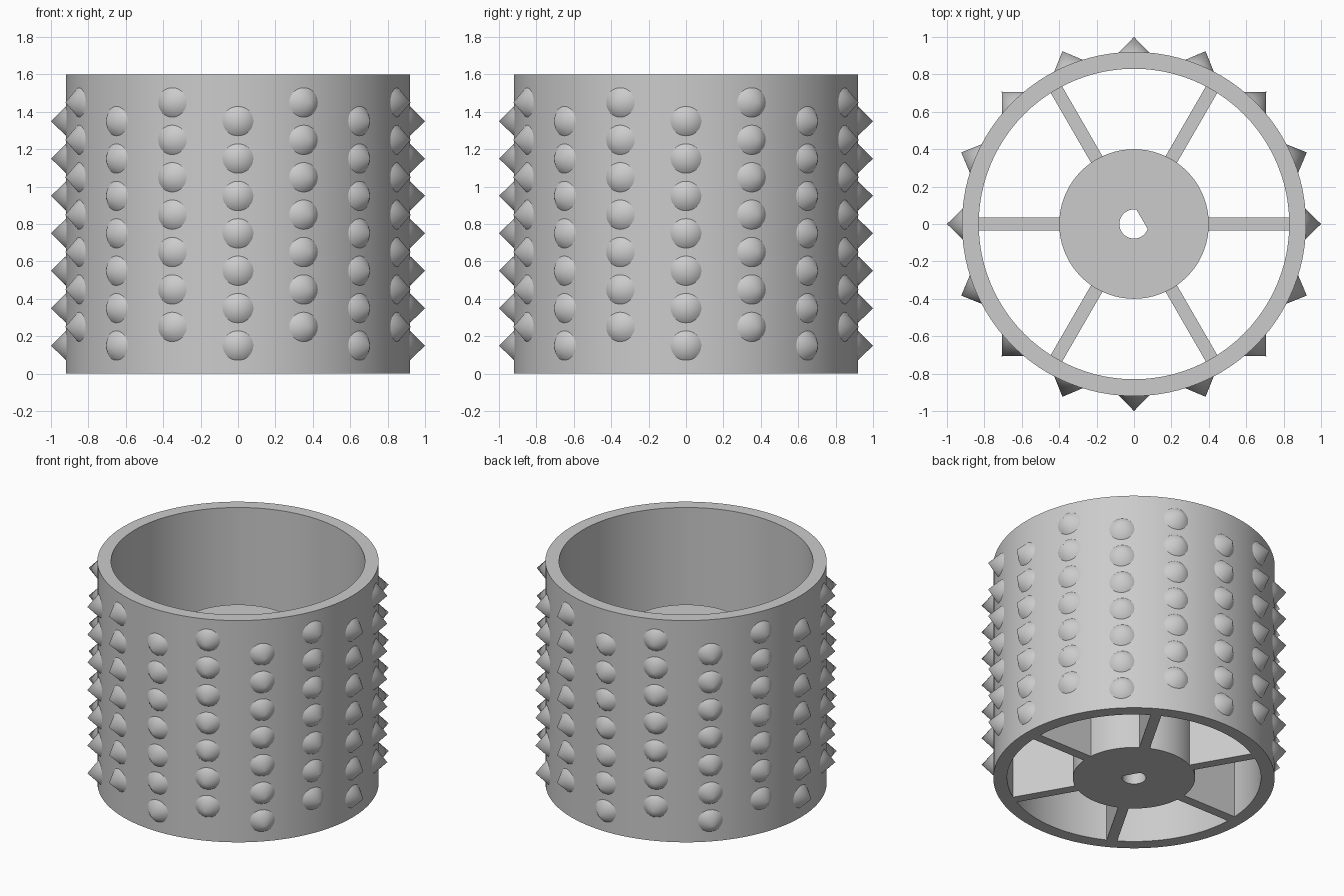
import bpy, bmesh, math
from mathutils import Matrix

if "Cube" in bpy.data.objects:
    bpy.data.objects.remove(bpy.data.objects["Cube"])

grey = bpy.data.materials.new("plain grey")
grey.diffuse_color = (0.6, 0.6, 0.6, 1)
grey.use_nodes = True
grey.node_tree.nodes["Principled BSDF"].inputs["Base Color"].default_value = grey.diffuse_color


def finish(bm, name, smooth=True):
    bmesh.ops.recalc_face_normals(bm, faces=bm.faces)
    mesh = bpy.data.meshes.new(name)
    bm.to_mesh(mesh)
    bm.free()
    mesh.materials.append(grey)
    ob = bpy.data.objects.new(name, mesh)
    bpy.context.collection.objects.link(ob)
    if smooth:
        bpy.ops.object.select_all(action='DESELECT')
        ob.select_set(True)
        bpy.context.view_layer.objects.active = ob
        bpy.ops.object.shade_smooth_by_angle(angle=math.radians(30))
    return ob


def circle(radius, n):
    return [(radius * math.cos(2 * math.pi * i / n),
             radius * math.sin(2 * math.pi * i / n)) for i in range(n)]


def tube(name, outer, inner, height):
    """Closed wall between two outlines with the same point count."""
    bm = bmesh.new()
    loops = [[bm.verts.new((x, y, z)) for x, y in outline]
             for outline, z in ((outer, 0), (outer, height), (inner, height), (inner, 0))]
    n = len(outer)
    for k in range(4):
        a, b = loops[k], loops[(k + 1) % 4]
        for i in range(n):
            j = (i + 1) % n
            bm.faces.new((a[i], a[j], b[j], b[i]))
    return finish(bm, name)


# Open drum wall
tube("drum_wall", circle(0.92, 96), circle(0.83, 96), 1.6)

# Hub with a D-shaped shaft hole: a circle cut by one flat facing 30 degrees
bore, flat, turn, n = 0.078, 0.05, math.radians(30), 72
half = math.acos(flat / bore)
hole = []
for i in range(n):
    a = (2 * math.pi * i / n - turn + math.pi) % (2 * math.pi) - math.pi
    r = flat / math.cos(a) if abs(a) < half else bore
    hole.append((r * math.cos(a + turn), r * math.sin(a + turn)))
tube("hub", circle(0.4, n), hole, 1.1)

# Six spokes joining hub and wall
bm = bmesh.new()
for k in range(6):
    m = (Matrix.Rotation(k * math.pi / 3, 4, 'Z')
         @ Matrix.Translation((0.615, 0, 0.4))
         @ Matrix.Diagonal((0.45, 0.07, 0.8, 1)))
    bmesh.ops.create_cube(bm, size=1, matrix=m)
finish(bm, "spokes", smooth=False)

# Sixteen columns of conical spikes, every other column raised
bm = bmesh.new()
for c in range(16):
    for row in range(7):
        z = 0.15 + 0.2 * row + 0.1 * (c % 2)
        m = (Matrix.Rotation(c * math.pi / 8, 4, 'Z')
             @ Matrix.Translation((0.95, 0, z))
             @ Matrix.Rotation(math.pi / 2, 4, 'Y'))
        bmesh.ops.create_cone(bm, cap_ends=True, segments=32, radius1=0.098,
                              radius2=0, depth=0.1, matrix=m)
finish(bm, "spikes")
